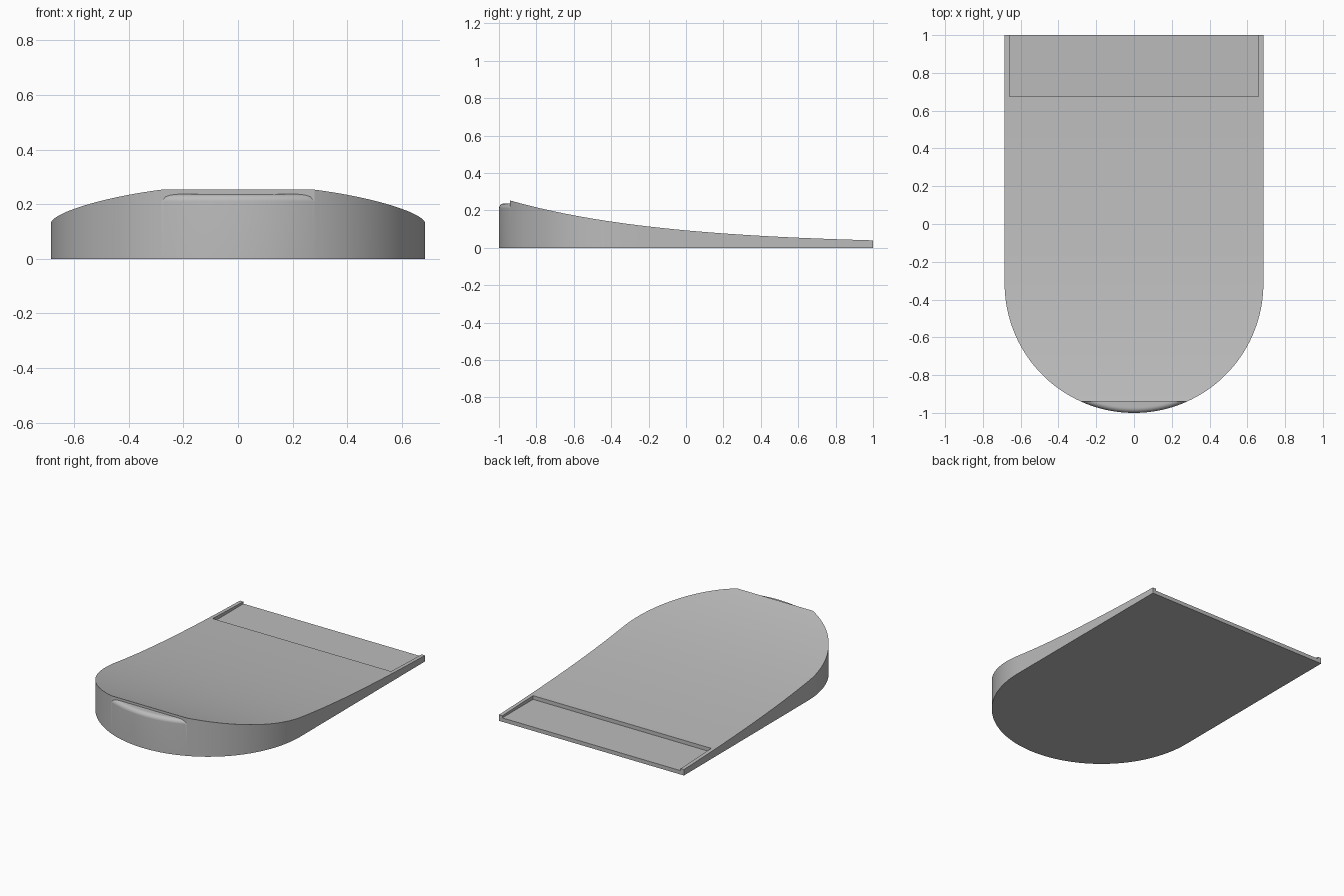
import bpy, bmesh, math

if "Cube" in bpy.data.objects:
    bpy.data.objects.remove(bpy.data.objects["Cube"])

R, CY = 0.685, -0.315          # rounded nose radius and centre
CHORD = -0.94                  # flat cut behind the front lip
RECESS_Y, FLOOR = 0.675, 0.026
LIP_Z, FILLET = 0.21, 0.027

grey = bpy.data.materials.new("plain grey")
grey.diffuse_color = (0.5, 0.5, 0.5, 1)
grey.use_nodes = True
grey.node_tree.nodes["Principled BSDF"].inputs["Base Color"].default_value = grey.diffuse_color
bm = bmesh.new()


def top_z(y):
    return 0.017 + 0.0764 * math.exp(-1.2 * y)


def half_width(y):
    return R if y >= CY else math.sqrt(R * R - (y - CY) ** 2)


def loft(sections, closed):
    rows = [[bm.verts.new(p) for p in s] for s in sections]
    n = len(rows[0])
    for a, b in zip(rows, rows[1:]):
        for k in range(n if closed else n - 1):
            j = (k + 1) % n
            bm.faces.new((a[k], a[j], b[j], b[k]))
    return rows


def body_section(y, recessed):
    w, z = half_width(y), top_z(y)
    i = w * 0.66 / R
    f = FLOOR if recessed else z
    return [(-w, y, 0), (-w, y, z), (-i, y, z), (-i, y, f),
            (i, y, f), (i, y, z), (w, y, z), (w, y, 0)]


# Wedge body: curved nose, straight sides, shallow recess at the back
a0 = math.acos((CY - CHORD) / R)
ys = [CY - R * math.cos(a0 + (math.pi / 2 - a0) * k / 28) for k in range(29)]
ys += [CY + (RECESS_Y - CY) * k / 16 for k in range(1, 17)]
sections = [body_section(y, False) for y in ys]
sections += [body_section(RECESS_Y + (1 - RECESS_Y) * k / 5, True) for k in range(6)]
bm.faces.new(loft(sections, True)[-1])


# Front lip: rounded ledge with a small flat wall rising behind it
def lip_section(t):
    s, c = math.sin(t), math.cos(t)
    depth = max(R - (CY - CHORD) / c, 0)

    def point(d, z):
        return ((R - d) * s, CY - (R - d) * c, z)

    pts = [point(depth, 0), point(0, 0)]
    for k in range(13):
        d = depth * (k / 12) ** 2
        e = min(d, FILLET)
        pts.append(point(d, LIP_Z + math.sqrt(FILLET ** 2 - (FILLET - e) ** 2)))
    return pts + [point(depth, top_z(CHORD))]


loft([lip_section(a0 * (1 - k / 20)) for k in range(41)], False)

bmesh.ops.remove_doubles(bm, verts=bm.verts, dist=1e-4)
mesh = bpy.data.meshes.new("wedge_body")
bm.to_mesh(mesh)
bm.free()
mesh.materials.append(grey)
body = bpy.data.objects.new("wedge_body", mesh)
bpy.context.collection.objects.link(body)
bpy.context.view_layer.objects.active = body
body.select_set(True)
bpy.ops.object.shade_smooth_by_angle(angle=math.radians(30))
